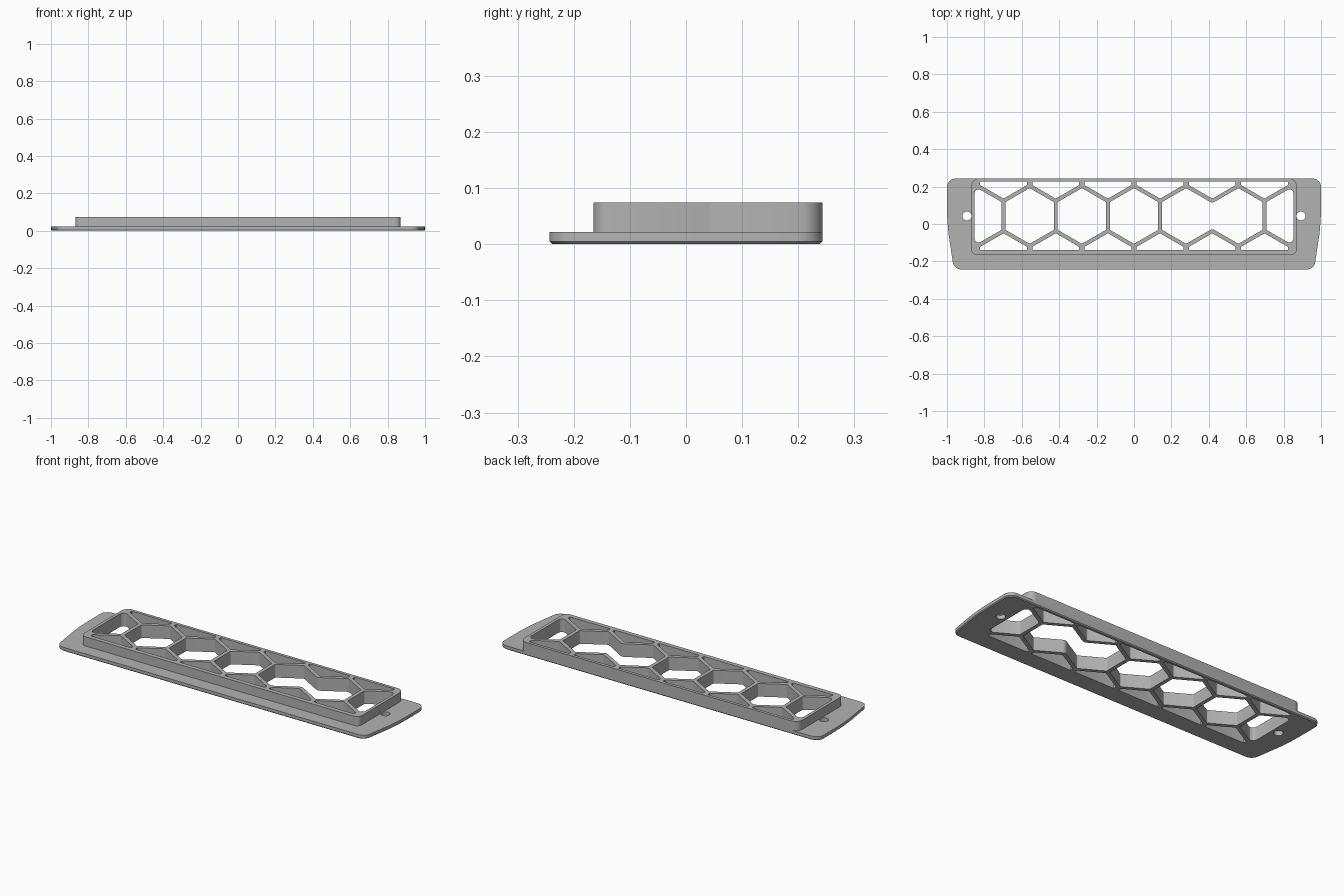
import bpy, bmesh, math
from mathutils import Vector

cube = bpy.data.objects.get("Cube")
if cube:
    bpy.data.objects.remove(cube, do_unlink=True)

grey = bpy.data.materials.new("satin grey")
grey.use_nodes = True
grey.diffuse_color = (0.45, 0.45, 0.45, 1)
grey.node_tree.nodes["Principled BSDF"].inputs["Base Color"].default_value = grey.diffuse_color

PITCH = 0.279                  # hexagon spacing
R = PITCH / math.sqrt(3)       # hexagon circumradius
CY = 0.043                     # centre line of the grille
RIB = 0.0105                   # half rib thickness
IN_R = R - RIB * 2 / math.sqrt(3)
IN_W = PITCH / 2 - RIB
HEIGHT, PLATE = 0.074, 0.022


def rounded(points, steps=6):
    """Fillet each (x, y, radius) corner of a polygon."""
    out = []
    for i, (x, y, r) in enumerate(points):
        p = Vector((x, y))
        a = Vector(points[i - 1][:2]) - p
        b = Vector(points[(i + 1) % len(points)][:2]) - p
        if r == 0:
            out.append(p)
            continue
        a.normalize()
        b.normalize()
        half = a.angle(b) / 2
        centre = p + (a + b).normalized() * (r / math.sin(half))
        tangent = r / math.tan(half)
        u, v = p + a * tangent - centre, p + b * tangent - centre
        sweep = u.angle(v)
        for k in range(steps + 1):
            t = k / steps
            out.append(centre + (u * math.sin((1 - t) * sweep) + v * math.sin(t * sweep)) / math.sin(sweep))
    return out


def add_prism(bm, outline, levels):
    """Stack the outline at each (z, x scale, y scale) level and close it."""
    rings = [[bm.verts.new((p.x * sx, p.y * sy, z)) for p in outline] for z, sx, sy in levels]
    for low, high in zip(rings, rings[1:]):
        for i in range(len(low)):
            j = (i + 1) % len(low)
            bm.faces.new((low[i], low[j], high[j], high[i]))
    bm.faces.new(rings[0][::-1])
    bm.faces.new(rings[-1])


def make(name, prisms):
    bm = bmesh.new()
    for outline, levels in prisms:
        add_prism(bm, outline, levels)
    bmesh.ops.recalc_face_normals(bm, faces=bm.faces)
    mesh = bpy.data.meshes.new(name)
    bm.to_mesh(mesh)
    bm.free()
    mesh.materials.append(grey)
    obj = bpy.data.objects.new(name, mesh)
    bpy.context.collection.objects.link(obj)
    return obj


def mirror_x(points):
    return [(-x, y, r) for x, y, r in reversed(points)]


def flip_y(points):
    return [(x, 2 * CY - y, r) for x, y, r in reversed(points)]


# Mounting flange with bowed ends and a chamfered underside
right_edge = [(0.935 + 0.028, -0.243, 0.045), (0.98, -0.13, 0), (0.992, -0.05, 0),
              (0.998, 0.02, 0), (1, 0.09, 0), (1, 0.243, 0.045)]
flange = make("grille_panel", [(rounded(right_edge + mirror_x(right_edge)),
                                [(0, 0.995, 0.98), (0.005, 1, 1), (PLATE, 1, 1)])])

# Raised frame, flush with the rear of the flange
body_edge = [(0.87, -0.165, 0.03), (0.87, 0.243, 0.04)]
body = make("raised_frame", [(rounded(body_edge + mirror_x(body_edge)),
                              [(0.012, 1, 1), (HEIGHT, 1, 1)])])

# Openings: single hexagons, one merged pair, clipped ends and rim triangles
cells = []


def hexagon(cx):
    return [(cx + IN_R * math.sin(a), CY + IN_R * math.cos(a), 0.006)
            for a in (math.radians(-60 * k) for k in range(6))]


for k in (-2, -1, 0):
    cells.append(hexagon(k * PITCH))

left, right = hexagon(PITCH), hexagon(2 * PITCH)
notch = IN_R - IN_W / math.sqrt(3) - RIB / math.sqrt(3)
mid = 1.5 * PITCH
cells.append([left[0], left[1], left[2], left[3], (mid, CY - notch, 0.025),
              right[3], right[4], right[5], right[0], (mid, CY + notch, 0.025)])

end_x, wall_x = 0.853, 2.5 * PITCH + RIB
top_outer = IN_R + (end_x - 3 * PITCH) / math.sqrt(3)
end_cell = [(wall_x, CY - IN_R / 2, 0.006), (end_x, CY - top_outer, 0.022),
            (end_x, CY + top_outer, 0.022), (wall_x, CY + IN_R / 2, 0.006)]
cells += [end_cell, mirror_x(end_cell)]

apex = CY + R / 2 + RIB * 2 / math.sqrt(3)
half = PITCH / 2 - 0.014
for k in range(6):
    cx = (k - 2.5) * PITCH
    shoulder = apex + half / math.sqrt(3)
    tri = [(cx, apex, 0.012), (cx + half, shoulder, 0.004), (cx + half, 0.226, 0.004),
           (cx - half, 0.226, 0.004), (cx - half, shoulder, 0.004)]
    cells += [tri, flip_y(tri)]

through = [(-0.05, 1, 1), (0.15, 1, 1)]
prisms = [(rounded(c, 4), through) for c in cells]

# Screw holes
for side in (-1, 1):
    prisms.append(([Vector((side * 0.893 + 0.024 * math.cos(a), CY + 0.024 * math.sin(a)))
                    for a in (math.tau * k / 32 for k in range(32))], through))
cutter = make("opening_cutter", prisms)
cutter.hide_render = True

# Join the frame to the flange, cut the openings, then drop the helpers
bpy.context.view_layer.objects.active = flange
for helper, operation in ((body, "UNION"), (cutter, "DIFFERENCE")):
    mod = flange.modifiers.new(operation.lower(), "BOOLEAN")
    mod.operation, mod.object, mod.solver = operation, helper, "EXACT"
    bpy.ops.object.modifier_apply(modifier=mod.name)
    bpy.data.objects.remove(helper, do_unlink=True)

bpy.ops.object.select_all(action="DESELECT")
flange.select_set(True)
bpy.ops.object.shade_smooth_by_angle(angle=math.radians(25))
